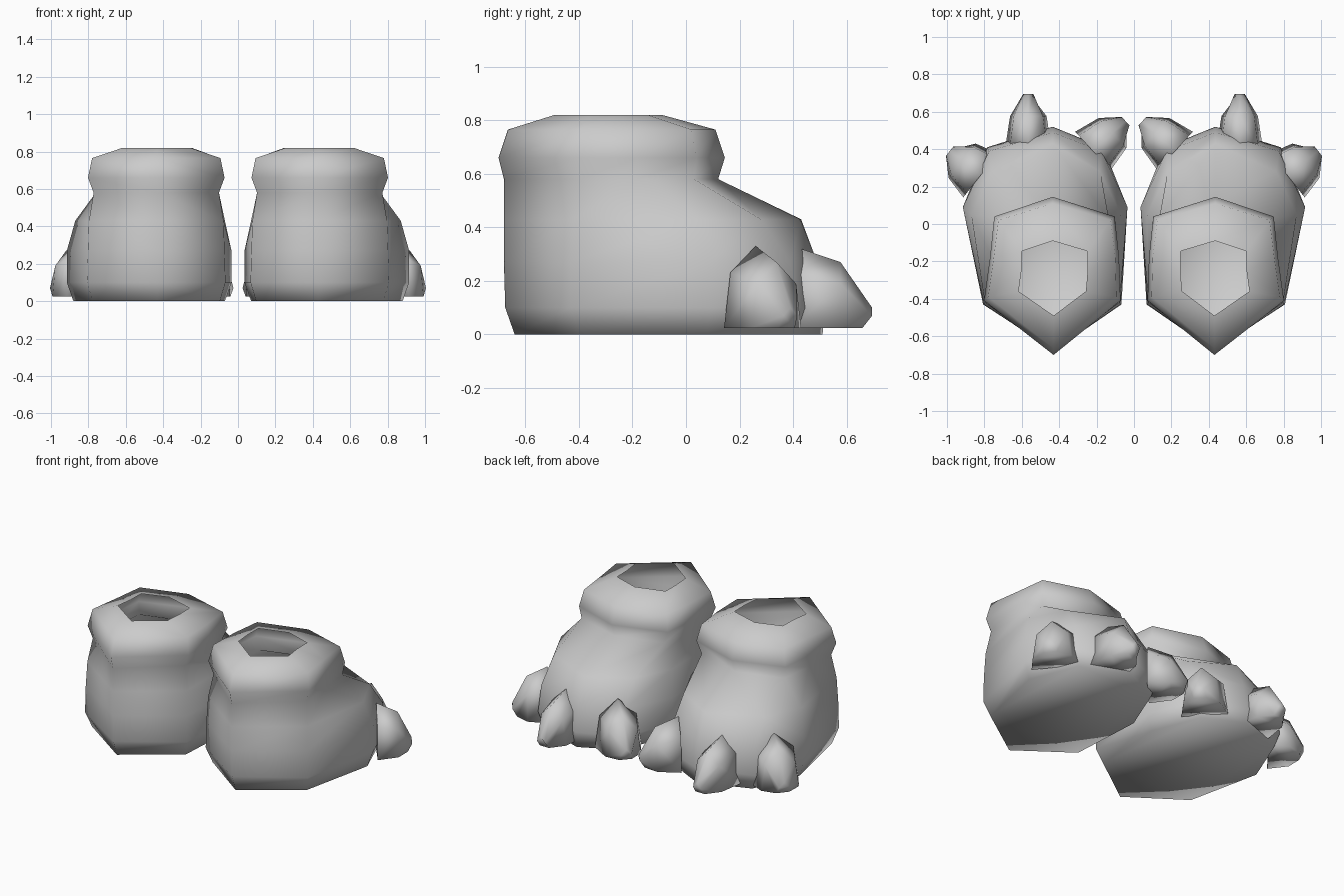
import bpy
import bmesh
from mathutils import Vector

cube = bpy.data.objects.get("Cube")
if cube:
    bpy.data.objects.remove(cube, do_unlink=True)

# One plain grey for everything
grey = bpy.data.materials.new("soft grey")
grey.use_nodes = True
colour = (0.6, 0.6, 0.6, 1)
grey.diffuse_color = colour
grey.node_tree.nodes["Principled BSDF"].inputs["Base Color"].default_value = colour


def loft(bm, rings):
    """Join equal-length rings of points with quads; return the vertex rings."""
    loops = [[bm.verts.new(p) for p in ring] for ring in rings]
    for low, high in zip(loops, loops[1:]):
        for i in range(len(low)):
            j = (i + 1) % len(low)
            bm.faces.new((low[i], low[j], high[j], high[i]))
    return loops


def make_pair(name, bm):
    """Turn the left-hand mesh into a smooth object mirrored across x = 0."""
    bmesh.ops.recalc_face_normals(bm, faces=bm.faces)
    for face in bm.faces:
        face.smooth = True
    mesh = bpy.data.meshes.new(name)
    bm.to_mesh(mesh)
    bm.free()
    mesh.materials.append(grey)
    obj = bpy.data.objects.new(name, mesh)
    bpy.context.collection.objects.link(obj)
    mirror = obj.modifiers.new("Mirror", "MIRROR")
    mirror.use_mirror_merge = False
    return obj


def boot_ring(z, centre, back, heel, middle, toe, front):
    """Eight-sided ring; heel, middle and toe are (y, half width) pairs."""
    heel_x = 0.437
    outer = [(heel_x + heel[1], heel[0]), (centre + middle[1], middle[0]),
             (centre + toe[1], toe[0])]
    inner = [(centre - toe[1], toe[0]), (centre - middle[1], middle[0]),
             (heel_x - heel[1], heel[0])]
    outline = [(0.43, back)] + outer + [(0.435, front)] + inner
    return [Vector((x, y, z)) for x, y in outline]


# Boot skin: sole, foot, pinched neck, rolled collar and open top
boot = bmesh.new()
loops = loft(boot, [
    boot_ring(0.0, 0.475, -0.64, (-0.4, 0.34), (0.08, 0.405), (0.39, 0.28), 0.51),
    boot_ring(0.1, 0.475, -0.675, (-0.43, 0.37), (0.09, 0.44), (0.41, 0.31), 0.52),
    boot_ring(0.27, 0.475, -0.68, (-0.43, 0.365), (0.09, 0.44), (0.39, 0.3), 0.49),
    boot_ring(0.43, 0.47, -0.68, (-0.42, 0.36), (0.05, 0.4), (0.28, 0.29), 0.43),
    boot_ring(0.58, 0.435, -0.68, (-0.4, 0.335), (-0.18, 0.325), (0.03, 0.3), 0.12),
    boot_ring(0.66, 0.425, -0.7, (-0.41, 0.365), (-0.18, 0.345), (0.04, 0.322), 0.145),
    boot_ring(0.765, 0.425, -0.665, (-0.39, 0.343), (-0.18, 0.325), (0.02, 0.3), 0.11),
    boot_ring(0.82, 0.425, -0.49, (-0.36, 0.18), (-0.25, 0.177), (-0.145, 0.175), -0.09),
])
boot.faces.new(loops[0])
make_pair("boots", boot)


def claw(name, base, tip, width):
    """Ridged claw lying on the ground, tapering from base to a blunt tip."""
    base, tip = Vector(base).to_3d(), Vector(tip).to_3d()
    along = tip - base
    side = Vector((-along.y, along.x, 0)).normalized() * width
    rings = []
    for t, spread, top, tuck in ((0, 1, 0.33, 0), (0.6, 0.78, 0.27, 0),
                                 (1, 0.27, 0.1, 0.12)):
        foot, spine = base + along * (t - tuck), base + along * t
        up = Vector((0, 0, top))
        floor = Vector((0, 0, 0.025))
        rings.append([foot - side * spread + floor,
                      spine - side * spread * 0.8 + up * 0.7,
                      spine + up,
                      spine + side * spread * 0.8 + up * 0.7,
                      foot + side * spread + floor])
    bm = bmesh.new()
    loops = loft(bm, rings)
    bm.faces.new(loops[0])
    bm.faces.new(loops[-1])
    make_pair(name, bm)


claw("front_claws", (0.565, 0.4), (0.565, 0.695), 0.125)
claw("outer_claws", (0.82, 0.26), (0.985, 0.39), 0.15)
claw("inner_claws", (0.22, 0.39), (0.045, 0.55), 0.14)
